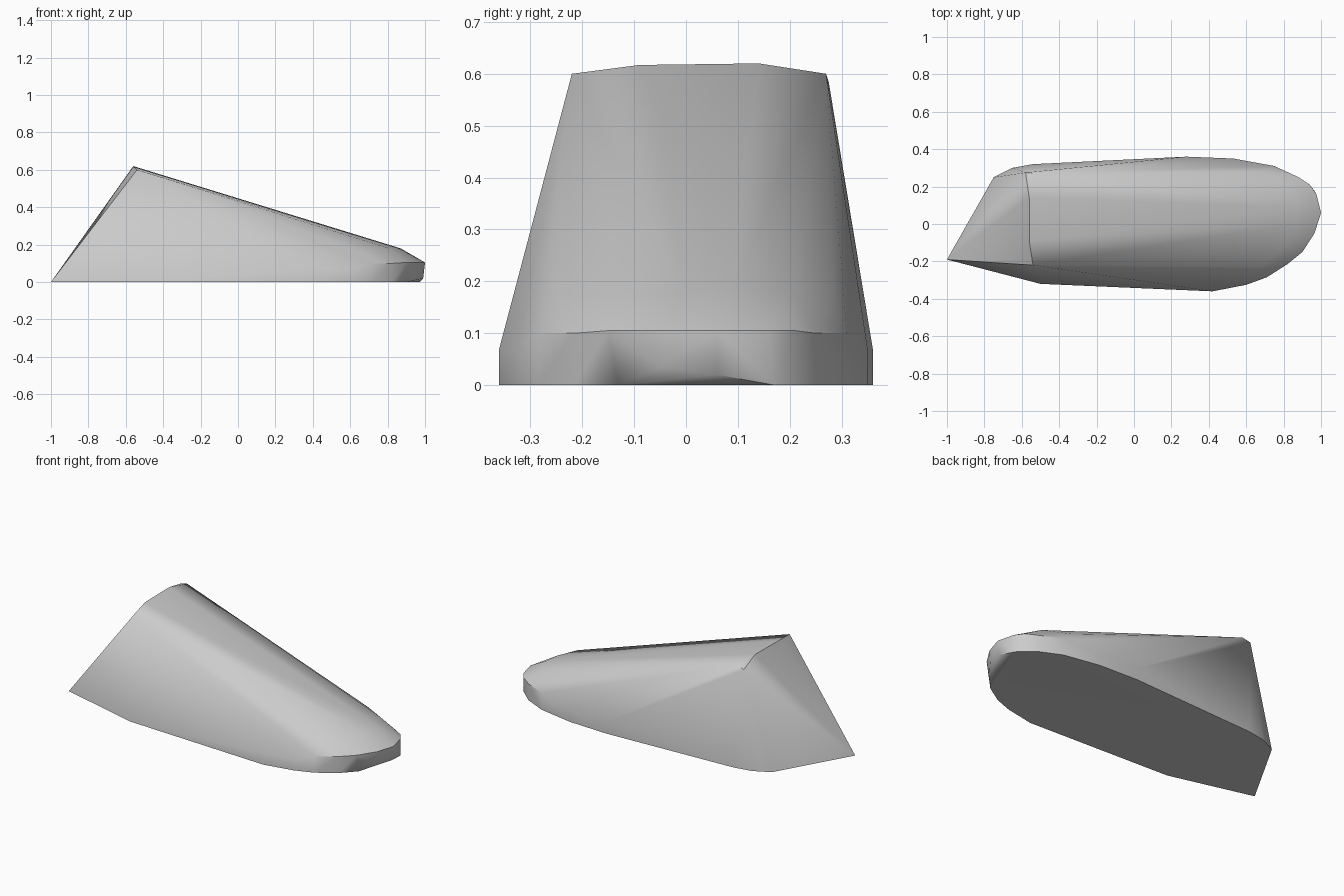
import bpy
import bmesh

cube = bpy.data.objects.get("Cube")
if cube:
    bpy.data.objects.remove(cube, do_unlink=True)


def flat_colour(name, rgb):
    mat = bpy.data.materials.new(name)
    mat.use_nodes = True
    colour = (*rgb, 1.0)
    mat.diffuse_color = colour
    bsdf = next(n for n in mat.node_tree.nodes if n.type == "BSDF_PRINCIPLED")
    bsdf.inputs["Base Color"].default_value = colour
    return mat


def at_height(outline, z):
    return [(x, y, z) for x, y in outline]


def hull_object(name, points, mat):
    """Wrap a tight convex skin around guide points."""
    bm = bmesh.new()
    for p in points:
        bm.verts.new(p)
    result = bmesh.ops.convex_hull(bm, input=bm.verts[:], use_existing_faces=False)
    loose = [v for v in bm.verts if not v.link_faces]
    bmesh.ops.delete(bm, geom=loose, context="VERTS")
    # Merge the flat triangles of the underside
    bmesh.ops.dissolve_limit(bm, angle_limit=0.005, verts=bm.verts[:], edges=bm.edges[:])
    bmesh.ops.recalc_face_normals(bm, faces=bm.faces[:])
    mesh = bpy.data.meshes.new(name)
    bm.to_mesh(mesh)
    bm.free()
    mesh.materials.append(mat)
    obj = bpy.data.objects.new(name, mesh)
    bpy.context.collection.objects.link(obj)
    return obj


# Footprint: pointed rear corner, long sides and rounded nose
rear = [(-1, -0.19), (-0.75, 0.25), (-0.65, 0.3), (-0.54, 0.32), (-0.5, -0.32)]
sides = [(0.28, 0.36), (0.53, 0.35), (0.42, -0.36), (0.6, -0.325)]
shoulders = [(0.75, 0.31), (0.88, 0.25), (0.71, -0.285), (0.82, -0.215)]
nose = [(0.9, -0.15), (0.965, -0.05), (1, 0.06), (0.975, 0.16), (0.94, 0.21)]

base = at_height(rear + sides + shoulders, 0)
base += [(0.9, -0.13, 0), (0.96, -0.05, 0.035), (0.99, 0.06, 0.02), (0.97, 0.17, 0)]

# Upright rim, a little taller around the nose
rim = at_height(sides, 0.07) + at_height(shoulders, 0.1) + at_height(nose, 0.105)

# Rounded shoulder where the sloping top meets the nose
brow = at_height([(0.86, 0.0), (0.87, 0.09), (0.81, -0.12), (0.81, 0.2)], 0.18)
brow += at_height([(0.68, -0.23), (0.68, 0.28)], 0.17)

# High ridge with a small clipped corner
ridge = [(-0.54, -0.22, 0.6), (-0.56, -0.09, 0.617), (-0.56, 0.14, 0.62),
         (-0.53, 0.27, 0.6), (-0.58, 0.275, 0.585)]

grey = flat_colour("plain grey", (0.6, 0.6, 0.6))
body = hull_object("wedge_body", base + rim + brow + ridge, grey)

bpy.ops.object.select_all(action="DESELECT")
body.select_set(True)
bpy.context.view_layer.objects.active = body
bpy.ops.object.shade_smooth_by_angle(angle=0.6)
